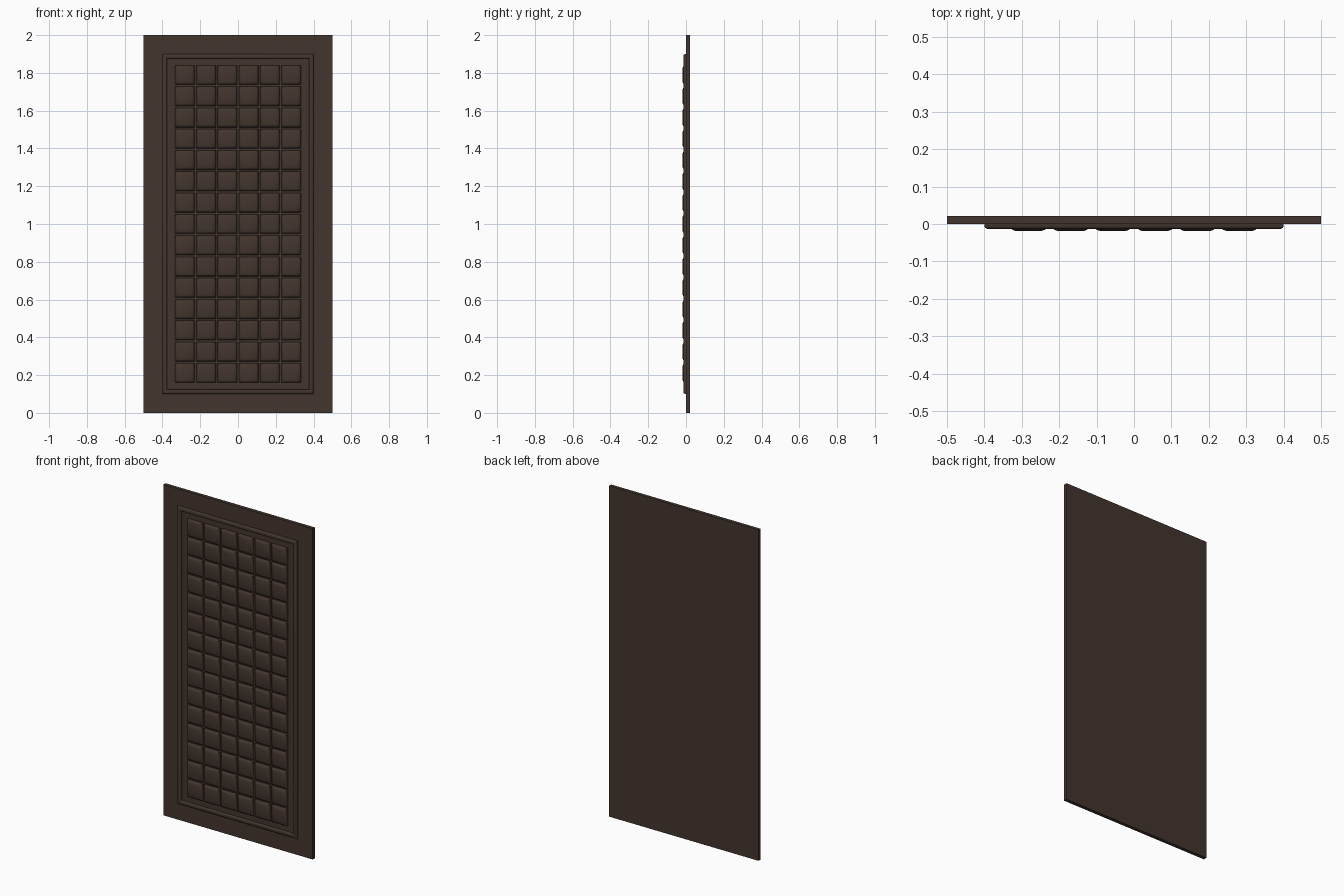
import bpy, bmesh, math

if "Cube" in bpy.data.objects:
    bpy.data.objects.remove(bpy.data.objects["Cube"])

wood = bpy.data.materials.new("dark brown wood")
wood.diffuse_color = (0.056, 0.036, 0.027, 1)
wood.use_nodes = True
wood.node_tree.nodes["Principled BSDF"].inputs["Base Color"].default_value = wood.diffuse_color


def finish(bm, name):
    bmesh.ops.recalc_face_normals(bm, faces=bm.faces)
    me = bpy.data.meshes.new(name)
    bm.to_mesh(me)
    bm.free()
    ob = bpy.data.objects.new(name, me)
    bpy.context.collection.objects.link(ob)
    me.materials.append(wood)
    bpy.context.view_layer.objects.active = ob
    ob.select_set(True)
    bpy.ops.object.shade_smooth_by_angle(angle=math.radians(35))
    ob.select_set(False)
    return ob


def stepped_rect(bm, cx, cz, hx, hz, profile, cap_front=True, cap_back=False):
    """Nested rectangles: profile is a list of (inset, y) joined by faces."""
    rings = []
    for d, y in profile:
        rings.append([bm.verts.new((cx + sx * (hx - d), y, cz + sz * (hz - d)))
                      for sx, sz in ((-1, -1), (1, -1), (1, 1), (-1, 1))])
    for a, b in zip(rings, rings[1:]):
        for i in range(4):
            j = (i + 1) % 4
            bm.faces.new((a[i], a[j], b[j], b[i]))
    if cap_front:
        bm.faces.new(rings[-1])
    if cap_back:
        bm.faces.new(rings[0])


# flat door slab
bm = bmesh.new()
stepped_rect(bm, 0, 1, 0.5, 1.0, [(0, 0.021), (0, 0.0)], True, True)
finish(bm, "door_slab")

# mitred moulding with rounded edges
bm = bmesh.new()
stepped_rect(bm, 0, 1, 0.4, 0.9,
             [(0, 0.0), (0, -0.006), (0.002, -0.010), (0.007, -0.013),
              (0.018, -0.013), (0.023, -0.010), (0.025, -0.006), (0.025, 0.0)],
             cap_front=False)
finish(bm, "moulding_frame")

# grid of raised blocks with rounded shoulders
bm = bmesh.new()
pitch, half = 0.1127, 0.0515
shoulder = [(0, 0.0), (0, -0.005), (0.003, -0.011), (0.009, -0.016), (0.018, -0.019)]
for col in range(6):
    for row in range(15):
        stepped_rect(bm, (col - 2.5) * pitch, 1 + (row - 7) * pitch, half, half, shoulder)
finish(bm, "raised_blocks")
